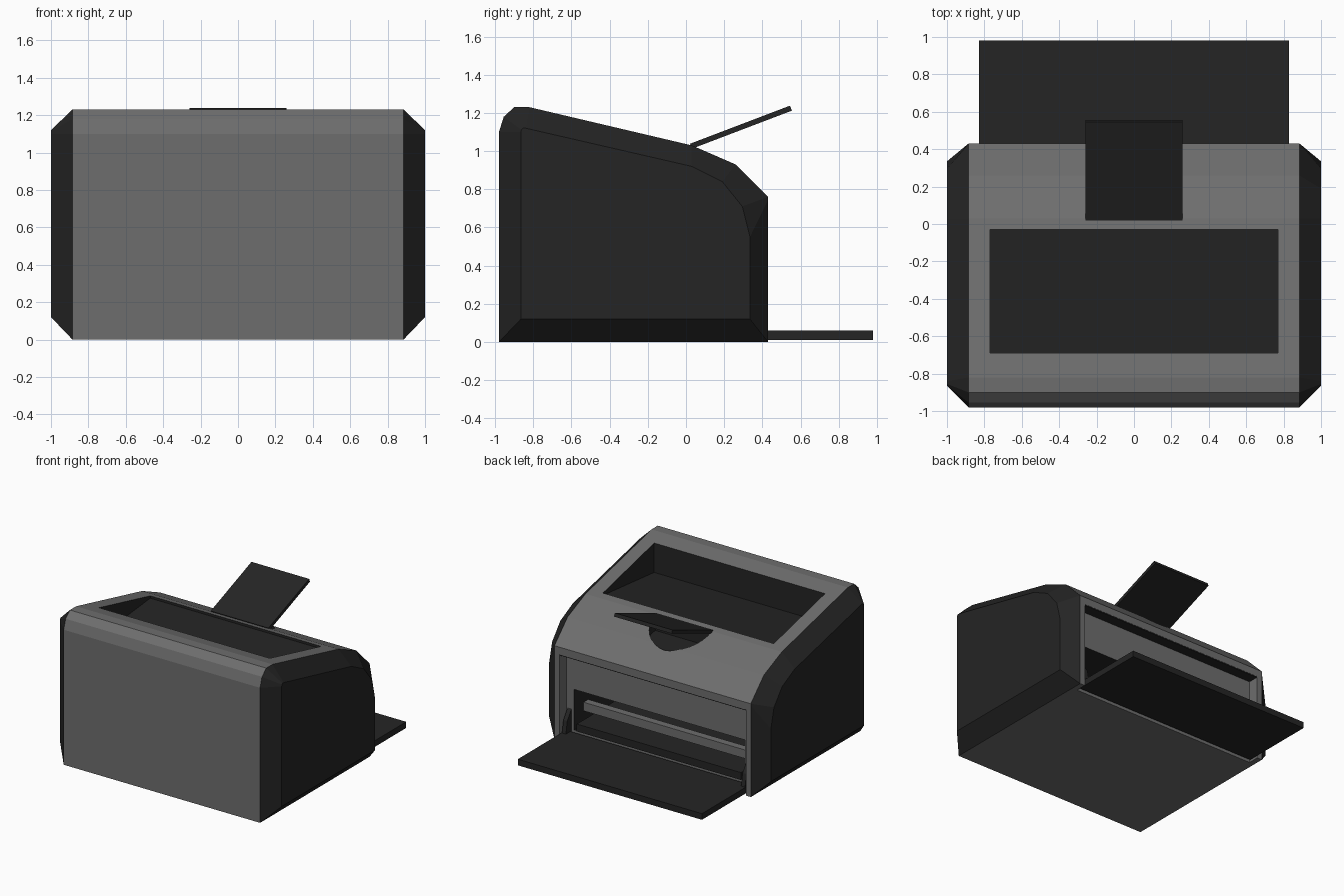
import bpy, bmesh, math

if "Cube" in bpy.data.objects:
    bpy.data.objects.remove(bpy.data.objects["Cube"])


def material(name, v):
    m = bpy.data.materials.new(name)
    m.diffuse_color = (v, v, v, 1)
    m.use_nodes = True
    m.node_tree.nodes["Principled BSDF"].inputs["Base Color"].default_value = m.diffuse_color
    return m


GREY = material("mid grey plastic", 0.155)
DARK = material("charcoal plastic", 0.018)


def loft(name, rings, mats):
    """Skin a list of equal-length point rings and close both ends."""
    bm = bmesh.new()
    vs = [[bm.verts.new(p) for p in ring] for ring in rings]
    n = len(vs[0])
    for a, b in zip(vs, vs[1:]):
        for i in range(n):
            bm.faces.new((a[i], a[(i + 1) % n], b[(i + 1) % n], b[i]))
    bm.faces.new(vs[0])
    bm.faces.new(vs[-1])
    bmesh.ops.recalc_face_normals(bm, faces=bm.faces)
    me = bpy.data.meshes.new(name)
    bm.to_mesh(me)
    bm.free()
    for m in mats:
        me.materials.append(m)
    ob = bpy.data.objects.new(name, me)
    bpy.context.collection.objects.link(ob)
    return ob


def prism_x(name, pts, x0, x1, mat):
    return loft(name, [[(x, y, z) for y, z in pts] for x in (x0, x1)], [mat])


def box(name, hx, y0, y1, z0, z1, mat):
    return prism_x(name, [(y0, z0), (y1, z0), (y1, z1), (y0, z1)], -hx, hx, mat)


def carve(ob, cutter):
    mod = ob.modifiers.new("cut", 'BOOLEAN')
    mod.operation = 'DIFFERENCE'
    mod.solver = 'EXACT'
    mod.material_mode = 'TRANSFER'
    mod.object = cutter
    cutter.hide_render = True
    bpy.context.view_layer.objects.active = ob
    bpy.ops.object.modifier_apply(modifier=mod.name)
    bpy.data.objects.remove(cutter)


# Body: side profile, tapering to smaller dark cheeks at each end
outer = [(-0.98, 0), (-0.98, 1.10), (-0.955, 1.18), (-0.90, 1.23), (-0.82, 1.23),
         (0.03, 1.03), (0.26, 0.93), (0.43, 0.76), (0.43, 0.745), (0.43, 0)]
inner = [(-0.865, 0.12), (-0.865, 1.10), (-0.862, 1.112), (-0.855, 1.12), (-0.84, 1.12),
         (0.03, 0.92), (0.19, 0.84), (0.295, 0.71), (0.335, 0.55), (0.335, 0.12)]
sections = [(-1, inner), (-0.885, outer), (0.885, outer), (1, inner)]
body = loft("printer_body", [[(x, y, z) for y, z in p] for x, p in sections], [GREY, DARK])
for f in body.data.polygons:
    f.material_index = int(abs(f.center.x) > 0.9)

# Sloping output recess in the top
carve(body, prism_x("output_cutter", [(-0.69, 0.96), (-0.03, 1.025), (-0.03, 1.4), (-0.69, 1.4)],
                    -0.77, 0.77, DARK))

# Half-round finger notch behind the output recess
arc = [(0.255 * math.cos(math.pi * i / 16), 0.03 + 0.255 * math.sin(math.pi * i / 16))
       for i in range(17)]
carve(body, loft("notch_cutter", [[(x, y, z) for x, y in arc] for z in (0.90, 1.2)], [DARK]))

# Back recess for the fold-down door, with the paper bay inside it
carve(body, box("door_recess_cutter", 0.84, 0.34, 0.6, -0.1, 0.70, GREY))
carve(body, box("paper_bay_cutter", 0.77, -0.45, 0.5, 0.07, 0.40, DARK))

# Paper bay fittings
box("recess_ceiling", 0.838, 0.342, 0.428, 0.693, 0.70, DARK)
box("paper_bed", 0.74, -0.40, 0.35, 0.07, 0.13, DARK)
box("paper_guide_bar", 0.769, 0.16, 0.22, 0.18, 0.25, GREY)

# Fold-down door and its hinge arms
box("paper_door", 0.83, 0.36, 0.98, 0.01, 0.06, DARK)
for s in (-1, 1):
    prism_x("door_hinge_arm", [(0.345, 0.05), (0.42, 0.05), (0.40, 0.16), (0.345, 0.24)],
            s * 0.79, s * 0.825, DARK)

# Raised paper support flap
prism_x("support_flap", [(0.02, 1.038), (0.545, 1.238), (0.555, 1.212), (0.035, 1.014)],
        -0.26, 0.26, DARK)
